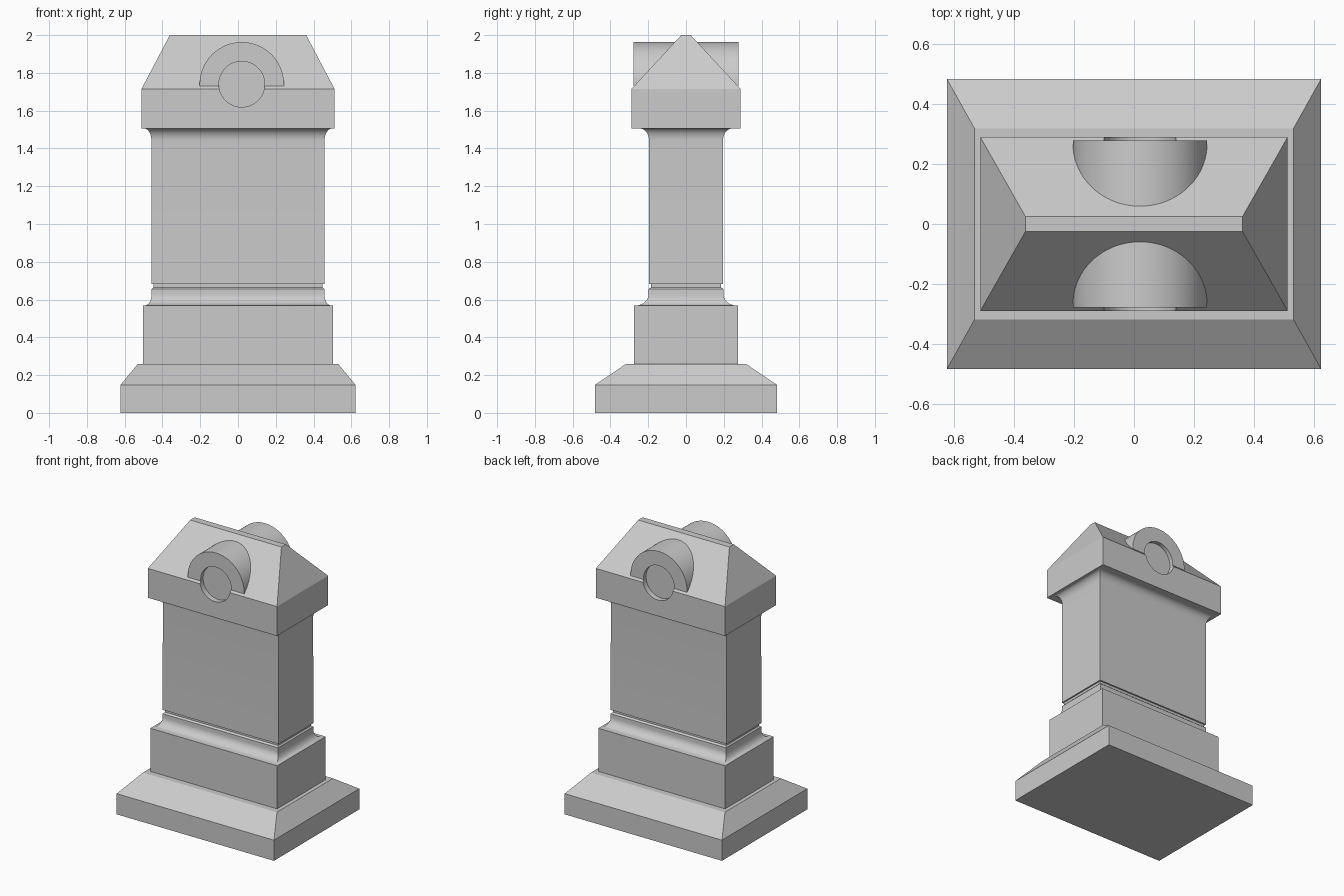
import bpy
import bmesh
import math

if "Cube" in bpy.data.objects:
    bpy.data.objects.remove(bpy.data.objects["Cube"], do_unlink=True)

GREY = (0.6, 0.6, 0.6, 1.0)
stone = bpy.data.materials.new("grey_stone")
stone.use_nodes = True
stone.diffuse_color = GREY
stone.node_tree.nodes["Principled BSDF"].inputs["Base Color"].default_value = GREY


def finish(name, bm):
    bmesh.ops.recalc_face_normals(bm, faces=bm.faces[:])
    mesh = bpy.data.meshes.new(name)
    bm.to_mesh(mesh)
    bm.free()
    mesh.materials.append(stone)
    obj = bpy.data.objects.new(name, mesh)
    bpy.context.collection.objects.link(obj)
    return obj


def activate(obj):
    bpy.ops.object.select_all(action="DESELECT")
    obj.select_set(True)
    bpy.context.view_layer.objects.active = obj


def loft(name, levels):
    """Stack rectangles given as (half width, half depth, height)."""
    bm = bmesh.new()
    rings = [[bm.verts.new((sx * x, sy * y, z))
              for sx, sy in ((-1, -1), (1, -1), (1, 1), (-1, 1))]
             for x, y, z in levels]
    for low, high in zip(rings, rings[1:]):
        for i in range(4):
            j = (i + 1) % 4
            bm.faces.new((low[i], low[j], high[j], high[i]))
    bm.faces.new(rings[0][::-1])
    bm.faces.new(rings[-1])
    return finish(name, bm)


def cove(inner, outer, steps=10):
    """Concave quarter curve, vertical at the inner end and level at the outer."""
    points = []
    for i in range(steps + 1):
        a = math.pi / 2 * i / steps
        out, up = 1 - math.cos(a), math.sin(a)
        points.append((inner[0] + (outer[0] - inner[0]) * out,
                       inner[1] + (outer[1] - inner[1]) * out,
                       inner[2] + (outer[2] - inner[2]) * up))
    return points


def prism(name, outline, y0, y1):
    """Extrude an x, z outline from y0 to y1."""
    bm = bmesh.new()
    face = bm.faces.new([bm.verts.new((x, y0, z)) for x, z in outline])
    moved = bmesh.ops.extrude_face_region(bm, geom=[face])["geom"]
    bmesh.ops.translate(bm, vec=(0, y1 - y0, 0),
                        verts=[v for v in moved if isinstance(v, bmesh.types.BMVert)])
    return finish(name, bm)


def arc(radius, start, end, steps):
    return [(0.02 + radius * math.cos(start + (end - start) * i / steps),
             1.74 + radius * math.sin(start + (end - start) * i / steps))
            for i in range(steps + 1)]


def apply_boolean(obj, other, operation):
    mod = obj.modifiers.new(operation.lower(), "BOOLEAN")
    mod.operation = operation
    mod.solver = "EXACT"
    mod.object = other
    activate(obj)
    bpy.ops.object.modifier_apply(modifier=mod.name)
    bpy.data.objects.remove(other, do_unlink=True)


# Sloped base and plinth block
base = loft("base", [(0.622, 0.482, 0), (0.622, 0.482, 0.148), (0.53, 0.317, 0.26)])
plinth = loft("plinth", [(0.502, 0.274, 0.255), (0.502, 0.274, 0.568)])

# Moulding below the shaft, with a narrow groove on top
moulding = loft("lower_moulding",
                cove((0.457, 0.198, 0.63), (0.495, 0.268, 0.568))[::-1]
                + [(0.457, 0.198, 0.655), (0.448, 0.186, 0.665), (0.448, 0.186, 0.685)])

# Shaft flaring out under the cap
shaft = loft("shaft", [(0.459, 0.197, 0.682)]
             + cove((0.458, 0.195, 1.44), (0.498, 0.245, 1.506)))

# Hipped cap with an arched roll running through it
cap = loft("cap", [(0.511, 0.289, 1.505), (0.511, 0.289, 1.715), (0.361, 0.025, 2.0)])
roll = prism("arched_roll",
             arc(0.223, 0, math.pi, 40) + [(-0.203, 1.73), (0.243, 1.73)],
             -0.278, 0.278)
apply_boolean(cap, roll, "UNION")

# Shallow round recess at both ends of the roll
for side in (-1, 1):
    disc = prism("recess_cutter", arc(0.121, 0, math.tau, 48)[:-1],
                 side * 0.25, side * 0.35)
    disc.hide_render = True
    apply_boolean(cap, disc, "DIFFERENCE")

for part in (base, plinth, moulding, shaft, cap):
    activate(part)
    bpy.ops.object.shade_smooth_by_angle(angle=math.radians(25))
